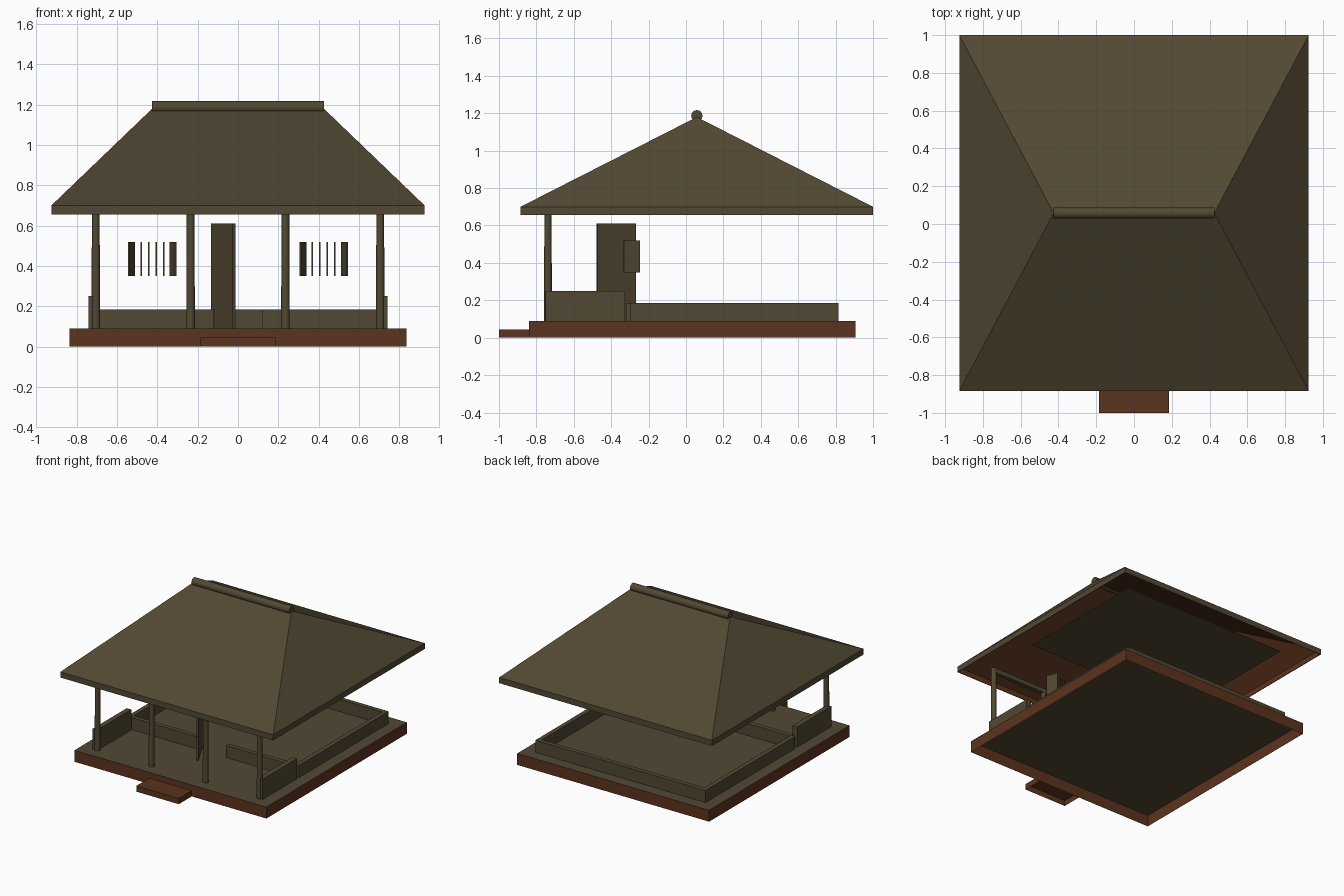
import bpy
import bmesh
import math
from mathutils import Matrix

old = bpy.data.objects.get("Cube")
if old:
    bpy.data.objects.remove(old, do_unlink=True)


def material(name, color):
    mat = bpy.data.materials.new(name)
    mat.use_nodes = True
    mat.diffuse_color = (*color, 1)
    mat.node_tree.nodes["Principled BSDF"].inputs["Base Color"].default_value = (*color, 1)
    return mat


olive = material("dark olive", (0.084, 0.065, 0.033))
brown = material("red brown", (0.105, 0.033, 0.013))


def finish(name, bm, mats):
    mesh = bpy.data.meshes.new(name)
    bm.normal_update()
    bm.to_mesh(mesh)
    bm.free()
    for mat in mats:
        mesh.materials.append(mat)
    obj = bpy.data.objects.new(name, mesh)
    bpy.context.collection.objects.link(obj)
    return obj


def box(name, x, y, z, mats=(olive,), open_bottom=False):
    """Box from (min, max) ranges; a second material colours the top."""
    bm = bmesh.new()
    bmesh.ops.create_cube(bm, size=1)
    for v in bm.verts:
        v.co = [r[0] if c < 0 else r[1] for c, r in zip(v.co, (x, y, z))]
    bm.normal_update()
    for face in bm.faces:
        if len(mats) > 1 and face.normal.z > 0.5:
            face.material_index = 1
    if open_bottom:
        low = [f for f in bm.faces if f.normal.z < -0.5]
        bmesh.ops.delete(bm, geom=low, context="FACES")
    return finish(name, bm, mats)


def leaf(name, start, end, z, thick):
    """Upright panel hung between two plan points."""
    dx, dy = end[0] - start[0], end[1] - start[1]
    length = math.hypot(dx, dy)
    obj = box(name, (0, length), (-thick / 2, thick / 2), z)
    obj.matrix_world = (Matrix.Translation((*start, 0))
                        @ Matrix.Rotation(math.atan2(dy, dx), 4, "Z"))


def rod(name, radius_low, radius_high, length, matrix):
    """Smooth round bar, centred on the matrix origin along its z axis."""
    bm = bmesh.new()
    bmesh.ops.create_cone(bm, cap_ends=True, segments=16, radius1=radius_low,
                          radius2=radius_high, depth=length, matrix=matrix)
    obj = finish(name, bm, (olive,))
    bpy.ops.object.select_all(action="DESELECT")
    bpy.context.view_layer.objects.active = obj
    obj.select_set(True)
    bpy.ops.object.shade_smooth_by_angle()


# Hollow plinth with floor, and the entrance step
FLOOR = 0.09
box("plinth", (-0.835, 0.835), (-0.84, 0.905), (0, FLOOR), (brown, olive), True)
box("entrance_step", (-0.185, 0.185), (-1, -0.84), (0, 0.045), (brown,), True)

# Hipped roof with fascia, open below, lined in brown
EAVE, RIM = 0.655, 0.7
bm = bmesh.new()
corners = [(-0.925, -0.885), (0.925, -0.885), (0.925, 1), (-0.925, 1)]
low = [bm.verts.new((x, y, EAVE)) for x, y in corners]
rim = [bm.verts.new((x, y, RIM)) for x, y in corners]
west, east = [bm.verts.new((x, 0.058, 1.18)) for x in (-0.425, 0.425)]
for i in range(4):
    j = (i + 1) % 4
    bm.faces.new((low[i], low[j], rim[j], rim[i]))
bm.faces.new((rim[0], rim[1], east, west))
bm.faces.new((rim[1], rim[2], east))
bm.faces.new((rim[2], rim[3], west, east))
bm.faces.new((rim[3], rim[0], west))
roof = finish("hipped_roof", bm, (olive, brown))
lining = roof.modifiers.new("lining", "SOLIDIFY")
lining.thickness = 0.006
lining.offset = -1
lining.material_offset = 1

# Round ridge cap
rod("ridge_cap", 0.03, 0.03, 0.85, Matrix.Translation((0, 0.058, 1.187))
    @ Matrix.Rotation(math.pi / 2, 4, "Y"))

# Room ceiling inside the roof
box("ceiling", (-0.715, 0.715), (-0.29, 0.79), (RIM - 0.006, RIM))

# Tapered round veranda posts and the beam over them
for i, x in enumerate((-0.705, -0.235, 0.235, 0.705)):
    rod(f"veranda_post_{i + 1}", 0.0215, 0.019, RIM - FLOOR,
        Matrix.Translation((x, -0.738, (RIM + FLOOR) / 2)))
box("veranda_beam", (-0.705, 0.705), (-0.754, -0.722), (EAVE + 0.01, RIM))

# Low room walls and veranda parapets
WALL = 0.185
box("rear_wall", (-0.705, 0.705), (0.78, 0.815), (FLOOR, WALL))
for side, s in (("right", -1), ("left", 1)):
    def span(a, b):
        return tuple(sorted((s * a, s * b)))

    box(f"{side}_wall", span(0.705, 0.74), (-0.3, 0.815), (FLOOR, WALL))
    box(f"{side}_front_wall", span(0.12, 0.705), (-0.32, -0.285), (FLOOR, WALL))
    box(f"{side}_parapet", span(0.7, 0.74), (-0.75, -0.326), (FLOOR, 0.25))

    # Window: open shutters and upright bars
    for part, hinge, free in (("inner", 0.336, 0.308), ("outer", 0.514, 0.542)):
        leaf(f"{side}_{part}_shutter", (s * hinge, -0.247), (s * free, -0.334),
             (0.35, 0.52), 0.009)
    for i in range(4):
        x = 0.369 + i * 0.037
        box(f"{side}_window_bar_{i + 1}", span(x - 0.0035, x + 0.0035),
            (-0.296, -0.289), (0.35, 0.52))

# Door standing open
leaf("open_door", (-0.126, -0.272), (-0.02, -0.476), (FLOOR, 0.61), 0.016)
